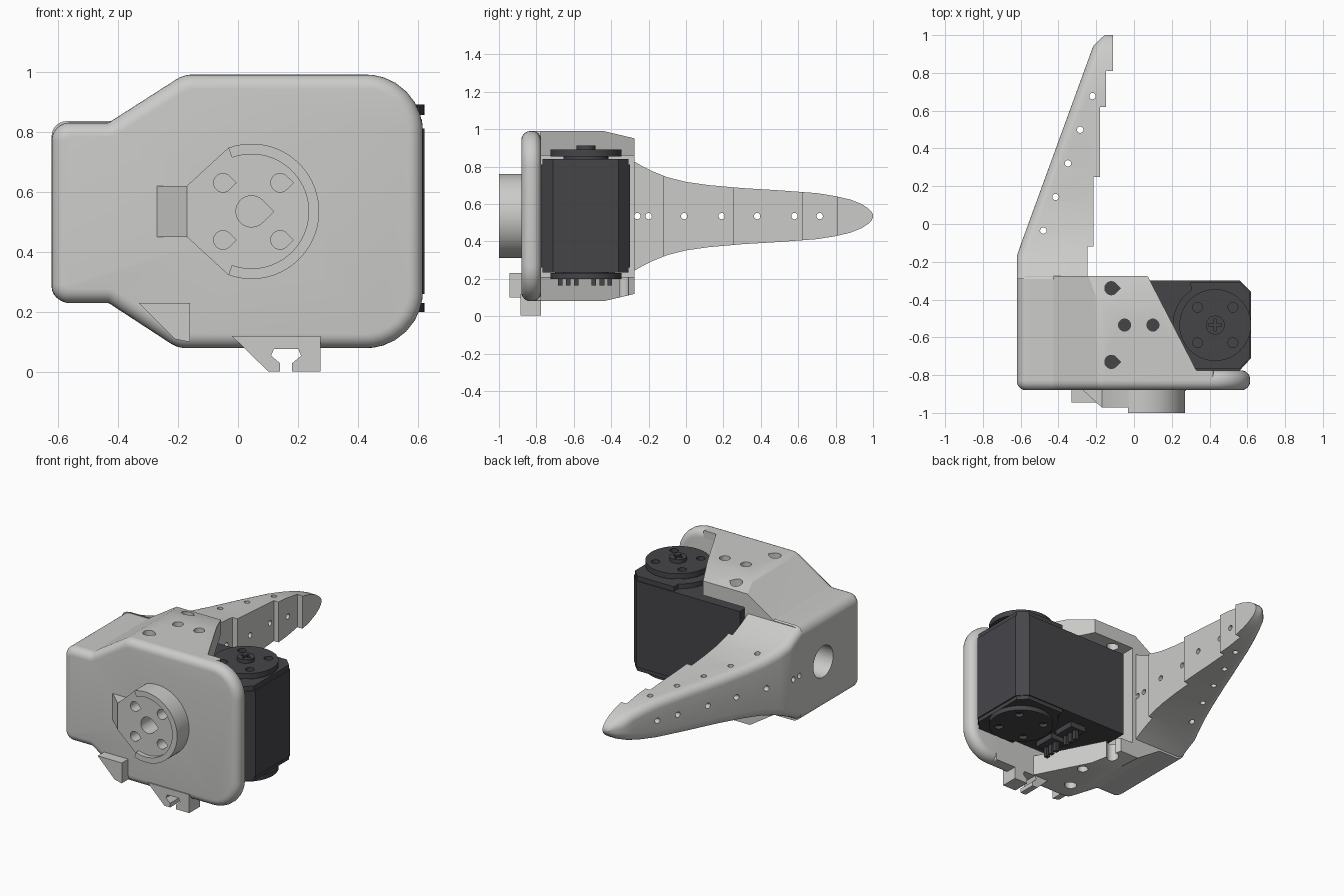
import bpy, bmesh, math
from mathutils import Vector

old = bpy.data.objects.get("Cube")
if old:
    bpy.data.objects.remove(old)

MID = 0.535  # height of the symmetry plane


def material(name, rgb):
    m = bpy.data.materials.new(name)
    m.use_nodes = True
    m.diffuse_color = (*rgb, 1)
    m.node_tree.nodes["Principled BSDF"].inputs["Base Color"].default_value = (*rgb, 1)
    return m


GREY = material("light grey plastic", (0.6, 0.6, 0.585))
DARK = material("charcoal plastic", (0.06, 0.059, 0.066))


def obj(name, bm):
    bmesh.ops.recalc_face_normals(bm, faces=bm.faces)
    me = bpy.data.meshes.new(name)
    bm.to_mesh(me)
    bm.free()
    o = bpy.data.objects.new(name, me)
    bpy.context.collection.objects.link(o)
    return o


def add_prism(bm, pts, axis, a, b):
    """Extrude a 2D outline along an axis from a to b."""
    place = {"x": lambda u, v, w: (w, u, v), "y": lambda u, v, w: (u, w, v),
             "z": lambda u, v, w: (u, v, w)}[axis]
    lo = [bm.verts.new(place(u, v, a)) for u, v in pts]
    hi = [bm.verts.new(place(u, v, b)) for u, v in pts]
    caps = [bm.faces.new(lo), bm.faces.new(hi)]
    for i in range(len(pts)):
        j = (i + 1) % len(pts)
        bm.faces.new((lo[i], lo[j], hi[j], hi[i]))
    return caps


def prisms(name, parts, bevel=0):
    bm = bmesh.new()
    caps = []
    for p in parts:
        caps += add_prism(bm, *p)
    if bevel:
        bmesh.ops.recalc_face_normals(bm, faces=bm.faces)
        edges = list({e for f in caps for e in f.edges})
        bmesh.ops.bevel(bm, geom=edges, offset=bevel, segments=6, profile=0.5, affect="EDGES")
    return obj(name, bm)


def arc(cx, cy, r, start=0, end=360, n=32):
    full = abs(end - start) == 360
    k = n if full else n - 1
    return [(cx + r * math.cos(math.radians(start + (end - start) * i / k)),
             cy + r * math.sin(math.radians(start + (end - start) * i / k))) for i in range(n)]


def teardrop(cx, cy, r):
    return arc(cx, cy, r, 45, 315, 20) + [(cx + 1.42 * r, cy)]


def box(x0, x1, y0, y1):
    return [(x0, y0), (x1, y0), (x1, y1), (x0, y1)]


def rounded(corners, n=8):
    """Round each (u, v, radius) corner of an outline."""
    out = []
    for i, (u, v, r) in enumerate(corners):
        p = Vector((u, v))
        a = (Vector(corners[i - 1][:2]) - p).normalized()
        b = (Vector(corners[(i + 1) % len(corners)][:2]) - p).normalized()
        half = a.angle(b) / 2
        c = p + (a + b).normalized() * r / math.sin(half)
        t0, t1 = p + a * r / math.tan(half) - c, p + b * r / math.tan(half) - c
        for k in range(n + 1):
            d = t0.lerp(t1, k / n).normalized() * r
            out.append(tuple(c + d))
    return out


def cut(target, cutter, keep=False):
    mod = target.modifiers.new("cut", "BOOLEAN")
    mod.operation, mod.solver, mod.object = "DIFFERENCE", "EXACT", cutter
    deps = bpy.context.evaluated_depsgraph_get()
    me = bpy.data.meshes.new_from_object(target.evaluated_get(deps))
    target.modifiers.clear()
    target.data = me
    if not keep:
        bpy.data.objects.remove(cutter)


def finish(o, mat):
    o.data.materials.clear()
    o.data.materials.append(mat)
    for f in o.data.polygons:
        f.material_index = 0
    bpy.ops.object.select_all(action="DESELECT")
    o.select_set(True)
    bpy.context.view_layer.objects.active = o
    bpy.ops.object.shade_smooth_by_angle(angle=math.radians(32))


# Front plate with bullnose rim
left = [(-0.18, 0.99, 0.1), (-0.43, 0.83, 0.02), (-0.62, 0.83, 0.06),
        (-0.62, 0.23, 0.06), (-0.43, 0.23, 0.02), (-0.2, 0.08, 0.1)]
plate = prisms("front_plate", [(rounded(left + [(0.615, 0.08, 0.19), (0.615, 0.99, 0.19)]),
                                "y", -0.88, -0.775)], bevel=0.048)

# Housing behind the plate, hollowed for the motor
core = prisms("housing", [(rounded(left + [(0.42, 0.08, 0.01), (0.42, 0.99, 0.01)]),
                           "y", -0.83, -0.275)])
cut(core, prisms("cavity", [(box(-0.22, 1, 0.21, 0.86), "y", -0.775, 0)]))
for shift, z0, z1 in ((0, 0.5, 1.3), (-0.2, -0.3, 0.5)):
    slant = [(0.33 + shift, -0.775), (1, -0.775), (1, 0), (-0.07 + shift, 0)]
    cut(core, prisms("slant", [(slant, "z", z0, z1)]))
chamfer = [(-0.45, 0.992), (-0.25, 0.945), (-0.2, 1.2), (-0.45, 1.2)]
for side in (chamfer, [(y, 2 * MID - z) for y, z in chamfer]):
    cut(core, prisms("chamfer", [(side, "x", -1, 1)]))
screws = [(teardrop(-0.12, -0.34, 0.035), "z", -0.2, 1.2),
          (teardrop(-0.12, -0.73, 0.035), "z", -0.2, 1.2),
          (arc(-0.05, -0.535, 0.032), "z", -0.2, 1.2),
          (arc(0.1, -0.535, 0.032), "z", 0.5, 1.2),
          (arc(-0.5, MID, 0.1), "x", -0.8, -0.3)]
cut(core, prisms("screw_holes", screws))

# Round mounting boss, its raised rim and side tab
bx = 0.045
boss = prisms("mount_boss", [([(-0.17, 0.62), (-0.17, 0.45)] + arc(bx, MID, 0.225, -110, 110, 40),
                              "y", -0.972, -0.85)])
rim = prisms("mount_rim", [(arc(bx, MID, 0.225, -110, 110, 40) + arc(bx, MID, 0.19, 110, -110, 40),
                            "y", -1.0, -0.9)])
tab = prisms("mount_tab", [([(-0.27, -0.88), (-0.17, -0.972), (-0.15, -0.85), (-0.27, -0.85)],
                            "z", 0.45, 0.62)])
bolts = [(teardrop(bx, MID, 0.052), "y", -1.2, -0.7)]
bolts += [(teardrop(bx + sx * 0.095, MID + sz * 0.095, 0.031), "y", -1.2, -0.7)
          for sx in (-1, 1) for sz in (-1, 1)]
bolt_cutter = prisms("bolt_holes", bolts)
cut(plate, bolt_cutter, keep=True)
cut(boss, bolt_cutter)

# Lower stop wedge and cable clip
stop = prisms("stop_wedge", [([(-0.33, 0.23), (-0.16, 0.23), (-0.16, 0.1), (-0.21, 0.11)],
                              "y", -0.945, -0.84)])
clip = prisms("cable_clip", [([(-0.02, 0.12), (0.1, 0.003), (0.14, 0.003), (0.14, 0.03),
                               (0.11, 0.055), (0.12, 0.078), (0.2, 0.078), (0.21, 0.055),
                               (0.18, 0.03), (0.18, 0.003), (0.275, 0.003), (0.275, 0.12)],
                              "y", -0.885, -0.775)])

# Tapering finger: lofted sections with rounded outer edges
profile = [(-0.29, 0.3), (-0.23, 0.265), (-0.17, 0.236), (-0.1, 0.208), (0, 0.183), (0.12, 0.166),
           (0.3, 0.15), (0.5, 0.138), (0.7, 0.123), (0.8, 0.107), (0.88, 0.088),
           (0.94, 0.064), (0.975, 0.041), (0.993, 0.022), (1.0, 0.008)]
bm = bmesh.new()
rings = []
for y, h in profile:
    outer = -0.62 + max(0, y + 0.165) * 0.365 + max(0, y - 0.95) * 0.8
    r = min(0.05, h * 0.8)
    sec = [(-0.11, MID - h), (-0.11, MID + h)]
    sec += arc(outer + r, MID + h - r, r, 90, 180, 7) + arc(outer + r, MID - h + r, r, 180, 270, 7)
    rings.append([bm.verts.new((x, y, z)) for x, z in sec])
for a, b in zip(rings, rings[1:]):
    for i in range(len(a)):
        j = (i + 1) % len(a)
        bm.faces.new((a[i], a[j], b[j], b[i]))
bm.faces.new(rings[0])
bm.faces.new(rings[-1])
finger = obj("finger", bm)
steps = [(0, -0.5), (0, 0.81)]
for x, top, bottom in ((-0.148, 0.81, 0.62), (-0.18, 0.62, 0.25),
                       (-0.215, 0.25, -0.12), (-0.245, -0.12, -0.5)):
    steps += [(x, top), (x, bottom)]
cut(finger, prisms("steps", [(steps, "z", 0, 1.2)]))
pins = [(arc(-0.48 + 0.065 * i, -0.035 + 0.178 * i, 0.017, n=16), "z", 0, 1.2) for i in range(5)]
cut(finger, prisms("upright_pins", pins))
pins = [(arc(y, MID, 0.017, n=16), "x", -0.9, 0.2)
        for y in (-0.26, -0.2, -0.01, 0.19, 0.38, 0.58, 0.715)]
cut(finger, prisms("cross_pins", pins))

for o in (plate, core, boss, rim, tab, stop, clip, finger):
    finish(o, GREY)

# Motor case with chamfered corners
case = [(-0.17, -0.775), (0.56, -0.775), (0.62, -0.71), (0.62, -0.36), (0.56, -0.3), (-0.17, -0.3)]
motor = prisms("motor_case", [(case, "z", 0.26, 0.81)])
mx, my = 0.43, -0.535
end = [(0.56, -0.768), (0.612, -0.71), (0.612, -0.36), (0.56, -0.307)]
end += [(0.3, -0.307)] + arc(mx, my, 0.225, 125, 235, 16) + [(0.3, -0.768)]
caps = prisms("motor_caps", [(end, "z", 0.8, 0.84), (end, "z", 0.235, 0.27)])

# Output discs, hub screw and connector pins
discs = prisms("output_discs", [(arc(mx, my, 0.19, n=48), "z", 0.855, 0.89),
                                (arc(mx, my, 0.19, n=48), "z", 0.2, 0.23)])
holes = [(arc(mx + sx * 0.094, my + sy * 0.094, 0.026, n=20), "z", z, z + 0.05)
         for sx in (-1, 1) for sy in (-1, 1) for z in (0.865, 0.17)]
cut(discs, prisms("disc_holes", holes))
hubs = prisms("hubs", [(arc(mx, my, 0.12), "z", 0.83, 0.86), (arc(mx, my, 0.12), "z", 0.22, 0.25)])
screw = prisms("hub_screw", [(arc(mx, my, 0.05), "z", 0.88, 0.914)])
a, b = 0.032, 0.007
cross = [(-a, -b), (-b, -b), (-b, -a), (b, -a), (b, -b), (a, -b),
         (a, b), (b, b), (b, a), (-b, a), (-b, b), (-a, b)]
cut(screw, prisms("cross", [([(mx + u, my + v) for u, v in cross], "z", 0.9, 0.95)]))
plugs = [(box(0.06, 0.17, y0, y0 + 0.14), "z", 0.225, 0.27) for y0 in (-0.7, -0.52)]
plugs += [(box(0.1, 0.125, y0 + d, y0 + d + 0.025), "z", 0.165, 0.25)
          for y0 in (-0.7, -0.52) for d in (0.015, 0.058, 0.1)]
connectors = prisms("connectors", plugs)

for o in (motor, caps, discs, hubs, screw, connectors):
    finish(o, DARK)
